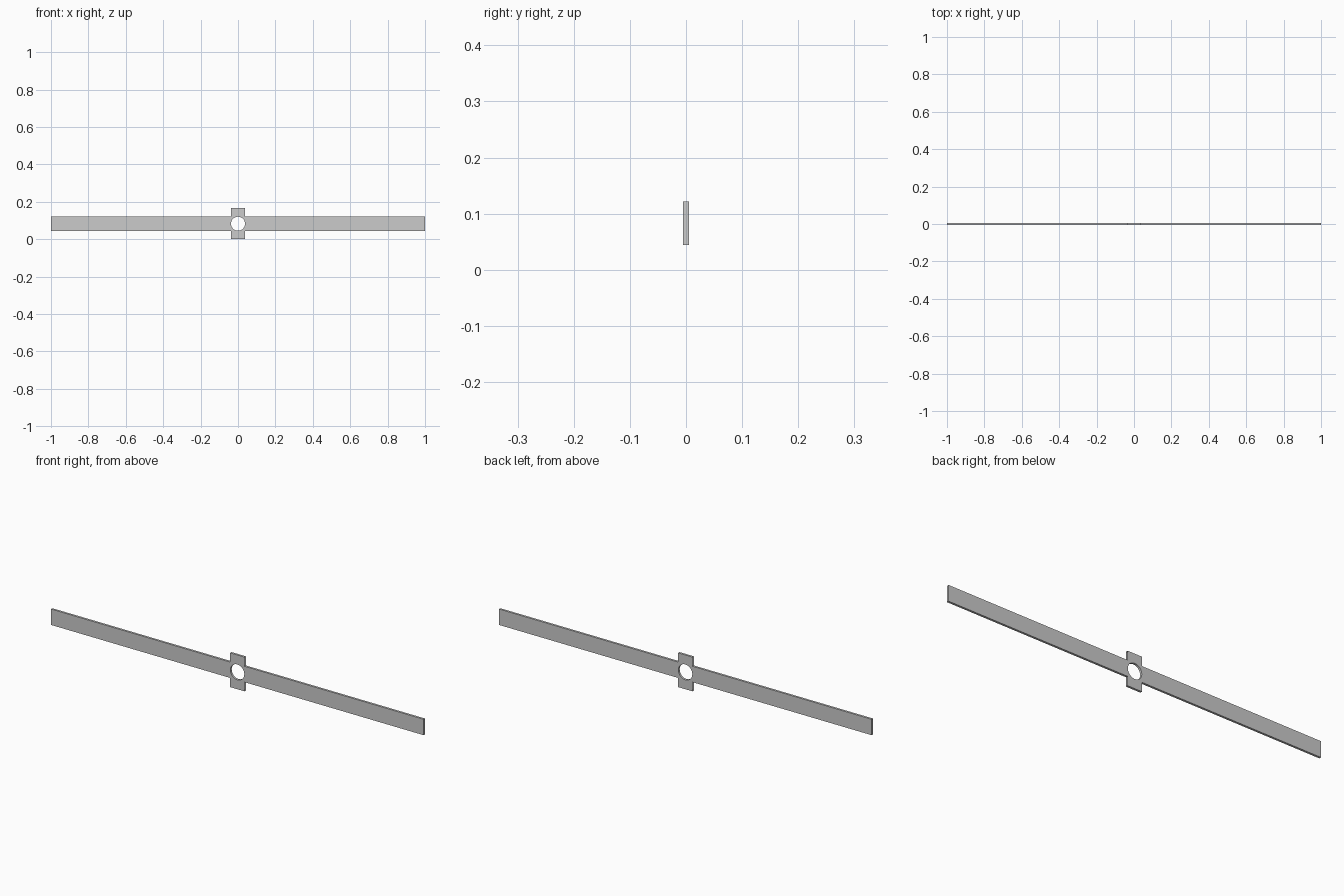
import bpy, bmesh, math

if "Cube" in bpy.data.objects:
    bpy.data.objects.remove(bpy.data.objects["Cube"])

CZ = 0.083     # height of the centre line
T = 0.0053     # half thickness
H = 0.0385     # half width of the arms
R = 0.0375     # hole radius
TAB = 0.083    # reach of the upper and lower tabs
SEG = 32


def finish(name, bm):
    bmesh.ops.recalc_face_normals(bm, faces=bm.faces)
    me = bpy.data.meshes.new(name)
    bm.to_mesh(me)
    bm.free()
    ob = bpy.data.objects.new(name, me)
    ob.location.z = CZ
    bpy.context.collection.objects.link(ob)
    return ob


def slab(name, x0, x1, z0, z1, open_test):
    """Thin box; faces whose normal passes open_test are left open."""
    bm = bmesh.new()
    bmesh.ops.create_cube(bm, size=2)
    drop = [f for f in bm.faces if open_test(f.normal)]
    for v in bm.verts:
        v.co = (x1 if v.co.x > 0 else x0, T * v.co.y, z1 if v.co.z > 0 else z0)
    bmesh.ops.delete(bm, geom=drop, context='FACES')
    # single-shell normals kept as in the cube
    return finish(name, bm)


# Square hub with round through-hole
bm = bmesh.new()
rings = []
for i in range(SEG):
    a = 2 * math.pi * i / SEG
    c, s = math.cos(a), math.sin(a)
    k = H / max(abs(c), abs(s))
    rings.append([bm.verts.new((r * c, y, r * s))
                  for r, y in ((R, -T), (k, -T), (k, T), (R, T))])
for i in range(SEG):
    p, q = rings[i], rings[(i + 1) % SEG]
    bm.faces.new((p[0], q[0], q[1], p[1])).smooth = False   # front
    bm.faces.new((p[2], q[2], q[3], p[3])).smooth = False   # back
    bm.faces.new((p[3], q[3], q[0], p[0])).smooth = True    # hole wall
hub = finish("hub", bm)
for e in hub.data.edges:
    y = [hub.data.vertices[v].co.y for v in e.vertices]
    e.use_edge_sharp = y[0] == y[1]

# Long arms and short tabs, mirrored about the hub
for sgn, side, vert in ((1, "right", "upper"), (-1, "left", "lower")):
    x0, x1 = sorted((sgn * H, sgn * 1.0))
    slab(side + "_arm", x0, x1, -H, H, lambda n: n.x * sgn < -0.5)
    z0, z1 = sorted((sgn * H, sgn * TAB))
    slab(vert + "_tab", -H, H, z0, z1,
         lambda n: n.z * sgn < -0.5 or abs(n.x) > 0.5)
